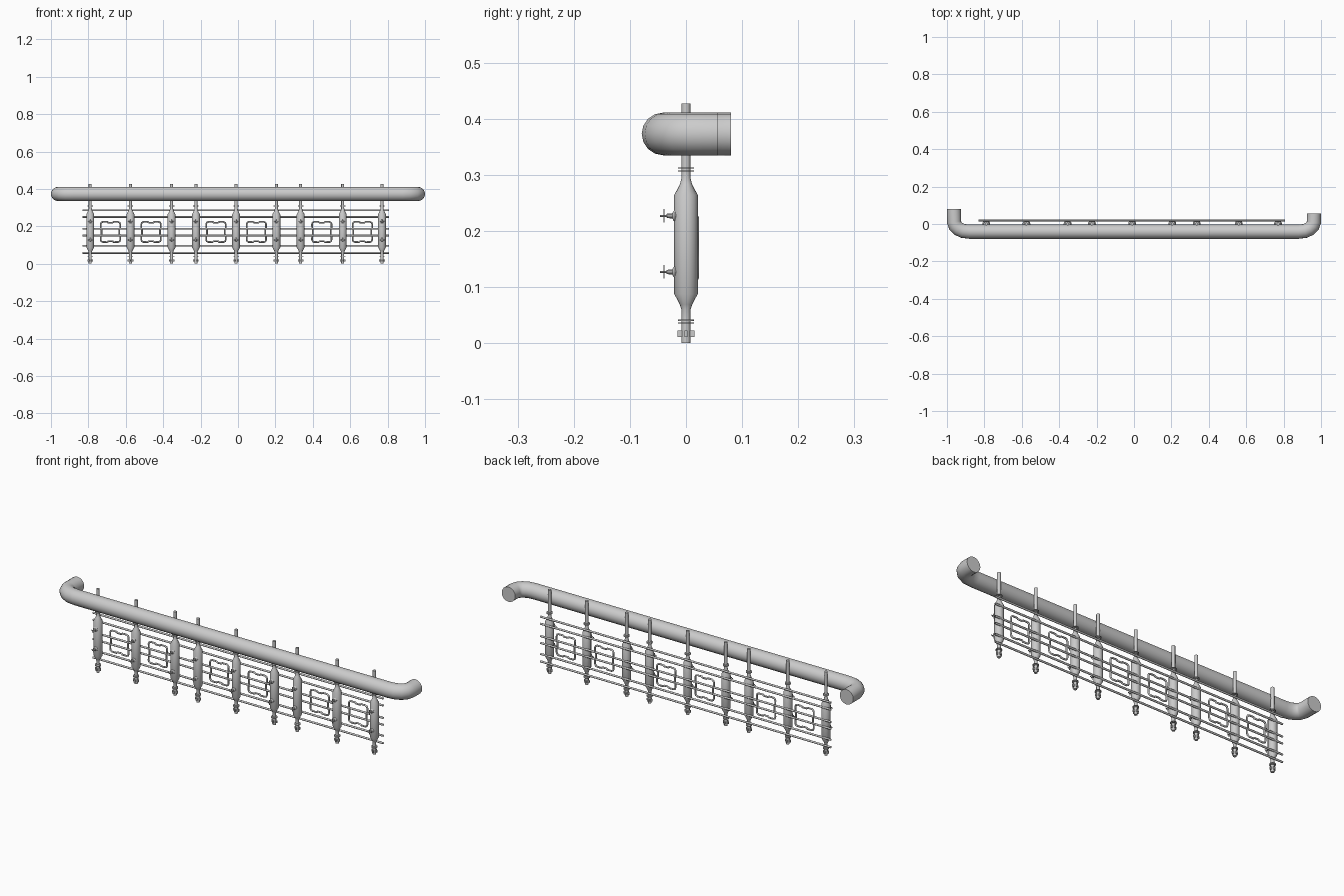
import bpy, math
from mathutils import Vector

if "Cube" in bpy.data.objects:
    bpy.data.objects.remove(bpy.data.objects["Cube"])

POSTS = [-0.79, -0.575, -0.355, -0.225, -0.01, 0.205, 0.335, 0.56, 0.77]
FRAMES = [-0.682, -0.465, -0.118, 0.098, 0.448, 0.665]
BARS = [0.058, 0.096, 0.152, 0.187, 0.25, 0.286]
BAR_Y = 0.0185


def add(name, data, loc=(0, 0, 0)):
    ob = bpy.data.objects.new(name, data)
    ob.location = loc
    bpy.context.collection.objects.link(ob)
    return ob


def mesh(name, verts, faces):
    me = bpy.data.meshes.new(name)
    me.from_pydata(verts, [], faces)
    me.shade_smooth()
    me.set_sharp_from_angle(angle=math.radians(35))
    return me


def lathe(name, profile, n=16, forward=False):
    """Revolve (radius, height) about z, or about -y when forward is set."""
    verts, faces = [], []
    for r, h in profile:
        for i in range(n):
            a = 2 * math.pi * i / n
            p = (r * math.cos(a), r * math.sin(a), h)
            verts.append((p[0], -h, p[1]) if forward else p)
    for k in range(len(profile) - 1):
        for i in range(n):
            j = (i + 1) % n
            faces.append((k * n + i, k * n + j, k * n + n + j, k * n + n + i))
    faces.append(tuple(reversed(range(n))))
    faces.append(tuple(range(len(verts) - n, len(verts))))
    return mesh(name, verts, faces)


def box(name, sx, sy, sz):
    v = [(x * sx / 2, y * sy / 2, z * sz / 2)
         for x in (-1, 1) for y in (-1, 1) for z in (-1, 1)]
    f = [(0, 1, 3, 2), (4, 6, 7, 5), (0, 4, 5, 1), (2, 3, 7, 6), (0, 2, 6, 4), (1, 5, 7, 3)]
    return mesh(name, v, f)


def tube(name, pts, radius, res=2, cyclic=False, caps=False):
    cu = bpy.data.curves.new(name, 'CURVE')
    cu.dimensions = '3D'
    cu.bevel_depth, cu.bevel_resolution, cu.use_fill_caps = radius, res, caps
    sp = cu.splines.new('POLY')
    sp.points.add(len(pts) - 1)
    for q, p in zip(sp.points, pts):
        q.co = (*p, 1)
    sp.use_cyclic_u = cyclic
    sp.use_smooth = True
    return cu


# Handrail with both ends turned back to the wall
bend = [(0.962, 0.01), (0.955, -0.01), (0.94, -0.025), (0.915, -0.037), (0.88, -0.041)]
left = [(-0.962, 0.08)] + [(-x, y) for x, y in bend]
right = bend[::-1] + [(0.962, 0.057)]
add("handrail", tube("handrail", [(x, y, 0.373) for x, y in left + right], 0.038, 6, caps=True))

# Baluster: thin rod, tapered sleeve and double rings
post = lathe("baluster", [
    (0.008, 0), (0.008, 0.035), (0.0145, 0.035), (0.0145, 0.037), (0.008, 0.037),
    (0.008, 0.040), (0.0145, 0.040), (0.0145, 0.042), (0.008, 0.042), (0.008, 0.06),
    (0.011, 0.069), (0.021, 0.088), (0.021, 0.264), (0.011, 0.283), (0.008, 0.295),
    (0.008, 0.306), (0.0145, 0.306), (0.0145, 0.308), (0.008, 0.308),
    (0.008, 0.311), (0.0145, 0.311), (0.0145, 0.313), (0.008, 0.313), (0.008, 0.427)])
fin_x = box("foot_fin", 0.030, 0.006, 0.012)
fin_y = box("foot_fin", 0.006, 0.030, 0.012)

# Clamp knob: washer, stem, pin and thin cross handle
knob = lathe("knob", [(0.010, 0.014), (0.011, 0.020), (0.008, 0.023), (0.005, 0.024),
                      (0.004, 0.034), (0.002, 0.035), (0.002, 0.046)], 10, True)
handle_z = box("knob_handle", 0.003, 0.002, 0.024)
handle_x = box("knob_handle", 0.024, 0.002, 0.003)

for x in POSTS:
    add("baluster", post, (x, 0, 0))
    add("foot_fin", fin_x, (x, 0, 0.017))
    add("foot_fin", fin_y, (x, 0, 0.017))
    for z in (0.127, 0.227):
        add("knob", knob, (x, 0, z))
        add("knob_handle", handle_z, (x, -0.039, z))
        add("knob_handle", handle_x, (x, -0.039, z))

# Horizontal bars behind the balusters
bar = tube("bar", [(-0.832, 0, 0), (0.808, 0, 0)], 0.005)
for z in BARS:
    add("bar", bar, (0, BAR_Y, z))

# Decorative frames: rounded square notched at the middle of each side
q = [(0.048, 0.013), (0.052, 0.019), (0.052, 0.042), (0.049, 0.050),
     (0.041, 0.054), (0.017, 0.054), (0.011, 0.049)]
loop = (q + [(-x, z) for x, z in q[::-1]] + [(-x, -z) for x, z in q]
        + [(x, -z) for x, z in q[::-1]])
frame = tube("frame", [(x, 0, z) for x, z in loop], 0.0045, cyclic=True)
for x in FRAMES:
    add("frame", frame, (x, BAR_Y, 0.17))
